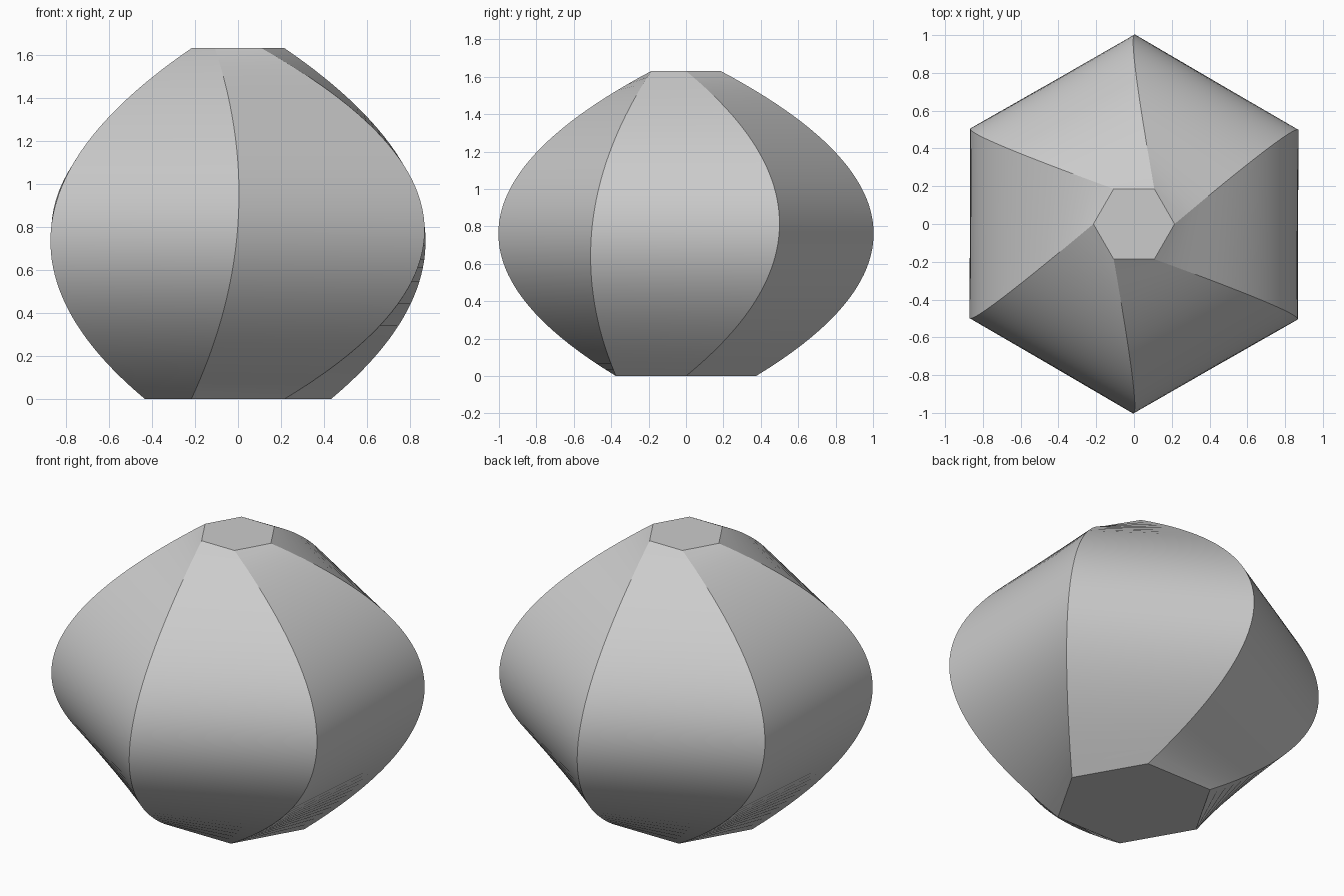
import bpy, bmesh, math

cube = bpy.data.objects.get("Cube")
if cube:
    bpy.data.objects.remove(cube, do_unlink=True)

SIDES, RINGS, HEIGHT = 6, 48, 1.63


def hexagon(radius, twist):
    """Corners of a level hexagon, turned by twist degrees."""
    return [(radius * math.cos(math.radians(twist + 60 * i)),
             radius * math.sin(math.radians(twist + 60 * i))) for i in range(SIDES)]


def through(a, b, c, t):
    """Parabola through a, b and c at t = 0, 0.5 and 1."""
    return a * (1 - t) * (1 - 2 * t) + b * 4 * t * (1 - t) + c * t * (2 * t - 1)


# Foot, waist and top sections of the loft
foot, waist, top = hexagon(0.433, 0), hexagon(1.0, 30), hexagon(0.215, 0)

bm = bmesh.new()
rings = []
for r in range(RINGS + 1):
    t = r / RINGS
    rings.append([bm.verts.new((through(f[0], w[0], k[0], t),
                                through(f[1], w[1], k[1], t), HEIGHT * t))
                  for f, w, k in zip(foot, waist, top)])

# Six curved panels
for low, high in zip(rings, rings[1:]):
    for i in range(SIDES):
        j = (i + 1) % SIDES
        bm.faces.new((low[i], low[j], high[j], high[i]))

# Flat ends
bm.faces.new(rings[0][::-1])
bm.faces.new(rings[-1])

mesh = bpy.data.meshes.new("twisted_hexagonal_body")
bm.to_mesh(mesh)
bm.free()
body = bpy.data.objects.new("twisted_hexagonal_body", mesh)
bpy.context.collection.objects.link(body)

# Plain grey finish
grey = bpy.data.materials.new("light_grey")
grey.use_nodes = True
colour = (0.6, 0.6, 0.6, 1)
grey.diffuse_color = colour
grey.node_tree.nodes["Principled BSDF"].inputs["Base Color"].default_value = colour
mesh.materials.append(grey)

# Smooth panels with crisp ribs
bpy.ops.object.select_all(action="DESELECT")
body.select_set(True)
bpy.context.view_layer.objects.active = body
bpy.ops.object.shade_smooth_by_angle(angle=math.radians(30))
